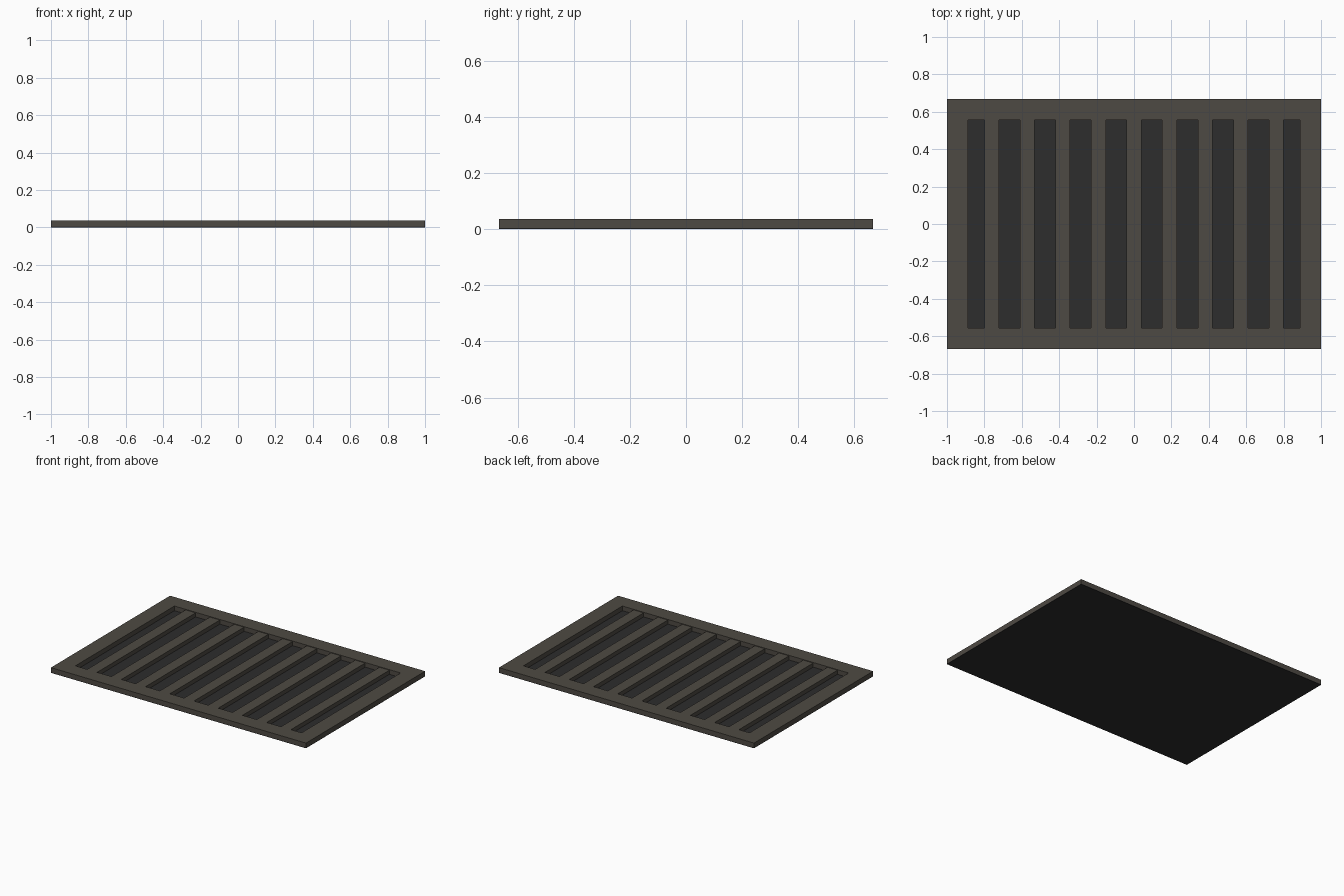
import bpy

cube = bpy.data.objects.get("Cube")
if cube:
    bpy.data.objects.remove(cube, do_unlink=True)


def material(name, color):
    m = bpy.data.materials.new(name)
    m.use_nodes = True
    m.diffuse_color = color
    m.node_tree.nodes["Principled BSDF"].inputs["Base Color"].default_value = color
    return m


def box(name, low, high, mat):
    bpy.ops.mesh.primitive_cube_add(size=1, location=[(a + b) / 2 for a, b in zip(low, high)])
    ob = bpy.context.object
    ob.name = name
    ob.scale = [b - a for a, b in zip(low, high)]
    bpy.ops.object.transform_apply(location=False, rotation=False, scale=True)
    ob.data.materials.append(mat)
    return ob


iron = material("weathered_iron", (0.076, 0.068, 0.056, 1))
dark = material("dark_recess", (0.026, 0.026, 0.026, 1))

X, Y = 1.0, 0.667          # outer half sizes
IX, IY = 0.887, 0.555      # opening half sizes
FLOOR, TOP, BAR_TOP = 0.004, 0.037, 0.033

# Backing plate closing the bottom
box("backing_plate", (-X, -Y, 0), (X, Y, FLOOR), dark)

# Frame: one slab with the opening cut out
frame = box("frame", (-X, -Y, FLOOR), (X, Y, TOP), iron)
cutter = box("opening_cutter", (-IX, -IY, -0.1), (IX, IY, 0.1), iron)
cut = frame.modifiers.new("opening", "BOOLEAN")
cut.object = cutter
cut.solver = "EXACT"
bpy.context.view_layer.objects.active = frame
bpy.ops.object.modifier_apply(modifier=cut.name)
bpy.data.objects.remove(cutter, do_unlink=True)

# Nine evenly spaced bars
for i in range(9):
    x = (i - 4) * 0.19
    box(f"bar_{i + 1}", (x - 0.039, -IY, FLOOR), (x + 0.039, IY, BAR_TOP), iron)
